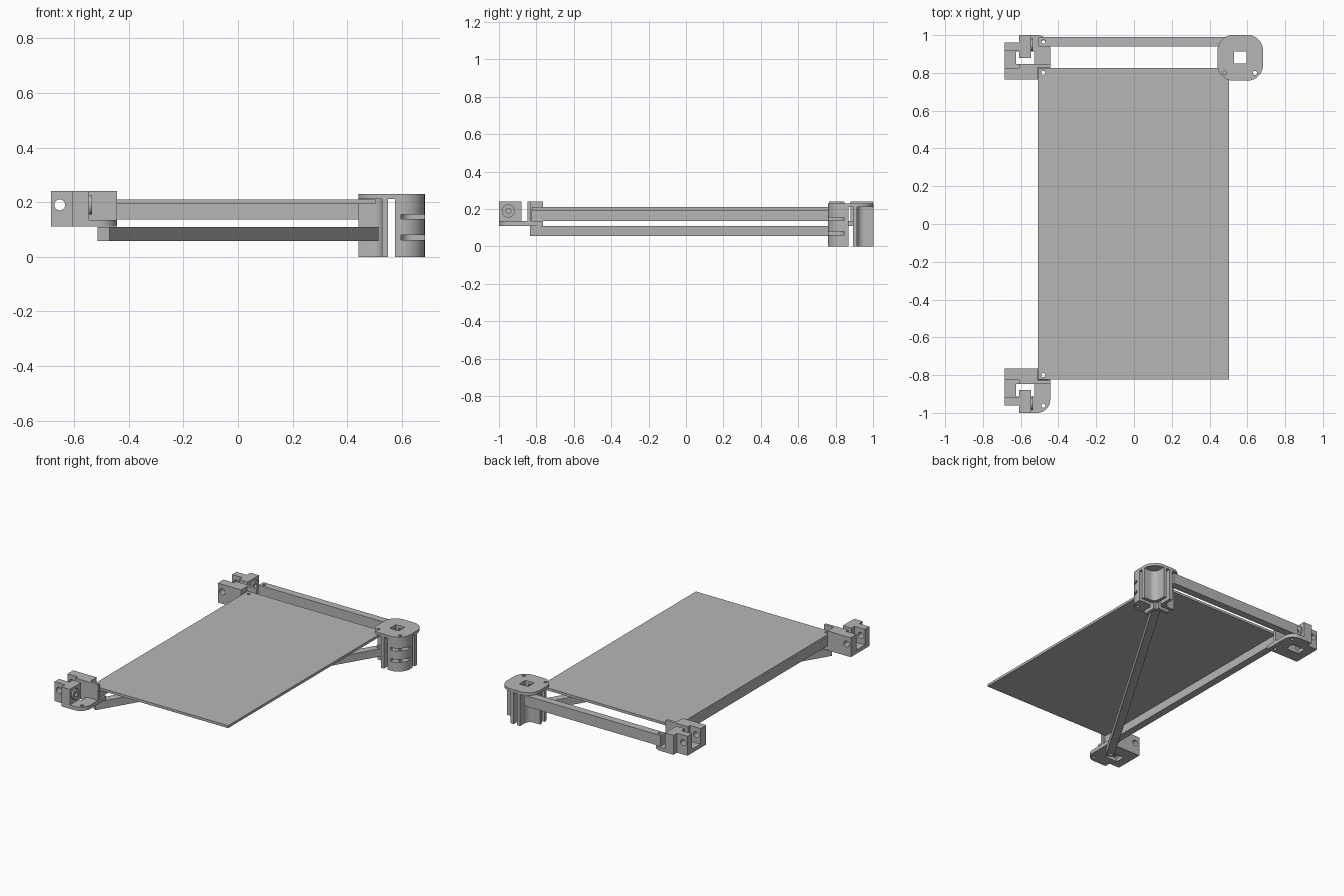
import bpy, bmesh
from math import cos, sin, pi, atan2, hypot
from mathutils import Matrix

cube = bpy.data.objects.get("Cube")
if cube:
    bpy.data.objects.remove(cube, do_unlink=True)

grey = bpy.data.materials.new("plain grey")
grey.use_nodes = True
grey.diffuse_color = (0.47, 0.47, 0.47, 1)
grey.node_tree.nodes["Principled BSDF"].inputs["Base Color"].default_value = (0.47, 0.47, 0.47, 1)


def finish(name, bm):
    bmesh.ops.recalc_face_normals(bm, faces=bm.faces)
    mesh = bpy.data.meshes.new(name)
    bm.to_mesh(mesh)
    bm.free()
    mesh.materials.append(grey)
    ob = bpy.data.objects.new(name, mesh)
    bpy.context.collection.objects.link(ob)
    return ob


def prism(name, pts, z0, z1):
    """Extrude a closed outline between two heights."""
    bm = bmesh.new()
    face = bm.faces.new([bm.verts.new((x, y, z0)) for x, y in pts])
    top = bmesh.ops.extrude_face_region(bm, geom=[face])["geom"]
    bmesh.ops.translate(bm, vec=(0, 0, z1 - z0),
                        verts=[g for g in top if isinstance(g, bmesh.types.BMVert)])
    return finish(name, bm)


def box(name, x0, x1, y0, y1, z0, z1):
    return prism(name, [(x0, y0), (x1, y0), (x1, y1), (x0, y1)], z0, z1)


def rod(name, center, radius, depth, axis="Z"):
    bm = bmesh.new()
    turn = {"X": Matrix.Rotation(pi / 2, 4, "Y"), "Y": Matrix.Rotation(pi / 2, 4, "X"),
            "Z": Matrix.Identity(4)}[axis]
    bmesh.ops.create_cone(bm, cap_ends=True, segments=24, radius1=radius, radius2=radius,
                          depth=depth, matrix=Matrix.Translation(center) @ turn)
    return finish(name, bm)


def cut(ob, *cutters):
    """Subtract the cutters, bake the result and remove them."""
    for c in cutters:
        mod = ob.modifiers.new("cut", "BOOLEAN")
        mod.operation, mod.solver, mod.object = "DIFFERENCE", "EXACT", c
    bpy.context.view_layer.update()
    baked = bpy.data.meshes.new_from_object(ob.evaluated_get(bpy.context.evaluated_depsgraph_get()))
    ob.modifiers.clear()
    ob.data = baked
    for c in cutters:
        bpy.data.objects.remove(c, do_unlink=True)
    return ob


def bolt_holes(ob, *places):
    return cut(ob, *[rod("cutter", (x, y, 0.15), 0.011, 0.6) for x, y in places])


def arc(cx, cy, r, a0, a1, n=10):
    return [(cx + r * cos(a0 + (a1 - a0) * i / n), cy + r * sin(a0 + (a1 - a0) * i / n))
            for i in range(n + 1)]


CX, CY, HALF = 0.5625, 0.88, 0.1215   # corner centres and half width
BOLT = 0.48                           # bolt line in x
COL_Y = 0.80                          # bolt line in y

# Flat panel
panel = box("panel", -0.507, 0.503, -0.823, 0.827, 0.193, 0.21)
bolt_holes(panel, (-BOLT, COL_Y), (-BOLT, -COL_Y))

# Straight bars
bolt_holes(box("side_bar", -0.506, -0.456, -0.825, 0.825, 0.135, 0.192),
           (-BOLT, COL_Y), (-BOLT, -COL_Y))
bolt_holes(box("back_bar", -0.505, 0.505, 0.94, 0.99, 0.136, 0.208), (-BOLT, 0.965))

# Diagonal bar under the panel
length = hypot(BOLT, COL_Y) + 0.025
diagonal = box("diagonal_bar", -length, length, -0.025, 0.025, 0.057, 0.109)
diagonal.data.transform(Matrix.Rotation(atan2(COL_Y, BOLT), 4, "Z"))
bolt_holes(diagonal, (-BOLT, -COL_Y), (BOLT, COL_Y))

# Hub cap: rounded square with a square hole and two bolt holes
R = 0.085
inner = HALF - R
outline = []
for k, (sx, sy) in enumerate([(1, 1), (-1, 1), (-1, -1), (1, -1)]):
    outline += arc(CX + sx * inner, CY + sy * inner, R, k * pi / 2, (k + 1) * pi / 2)
cap = prism("hub_cap", outline, 0.211, 0.23)
cut(cap, box("cutter", CX - 0.033, CX + 0.033, CY - 0.03, CY + 0.033, 0.1, 0.3))
bolt_holes(cap, (BOLT, COL_Y), (0.64, COL_Y))

# Hub walls: four angle pieces around a cross-shaped slot
GAP, WALL, SQ, FIL = 0.0125, 0.035, 0.033, 0.04
c = WALL + FIL
angle = ([(SQ, GAP), (HALF, GAP), (HALF, WALL)]
         + arc(c, c, FIL, 1.5 * pi, pi)
         + [(WALL, HALF), (GAP, HALF), (GAP, SQ), (SQ, SQ)])
for sx, sy, label in [(1, 1, "back_left"), (-1, 1, "back_right"),
                      (-1, -1, "front_right"), (1, -1, "front_left")]:
    prism("hub_wall_" + label, [(CX + sx * x, CY + sy * y) for x, y in angle], 0, 0.212)

# Hub shelves: three stacked blocks in one quarter
quarter = [(WALL, WALL), (HALF, WALL)] + arc(inner, inner, R, 0, pi / 2) + [(WALL, HALF)]
for i, (z0, z1) in enumerate([(0, 0.062), (0.08, 0.138), (0.155, 0.211)]):
    shelf = prism("hub_shelf_%d" % i, [(CX + x, CY - y) for x, y in quarter], z0, z1)
    bolt_holes(shelf, (0.64, COL_Y))

# Corner brackets, mirrored front to back
TOP, FLOOR, LOW = 0.24, 0.135, 0.11
for s, label in [(1, "back"), (-1, "front")]:
    def block(part, x0, x1, y0, y1, z0=FLOOR - 0.002, z1=TOP):
        return box(label + "_bracket_" + part, x0, x1, s * y0, s * y1, z0, z1)

    # Base with one rounded corner and a square hole
    base = ([(-0.685, 0.765), (-0.443, 0.765)]
            + arc(-0.443 - 0.07, 1.0 - 0.07, 0.07, 0, pi / 2)
            + [(-0.607, 1.0), (-0.607, 0.962), (-0.685, 0.962)])
    plate = prism(label + "_bracket_base", [(x, s * y) for x, y in base], LOW, FLOOR)
    cut(plate, block("cutter", -0.625, -0.528, 0.848, 0.913, 0, 0.3))
    bolt_holes(plate, (-BOLT, s * COL_Y), (-BOLT, s * 0.962))

    # Pierced ears on the outer side
    for part, y0, y1 in [("inner_ear", 0.765, 0.825), ("outer_ear", 0.915, 0.962)]:
        ear = block(part, -0.685, -0.607, y0, y1)
        cut(ear, rod("cutter", (-0.653, s * (y0 + y1) / 2, 0.19), 0.02, 0.2, "Y"))

    # Upright posts
    post = block("outer_post", -0.608, -0.545, 0.88, 1.0)
    cut(post, rod("cutter", (-0.57, s * 0.95, 0.19), 0.014, 0.3, "X"))
    collar = rod(label + "_bracket_collar", (-0.54, s * 0.95, 0.19), 0.035, 0.012, "X")
    cut(collar, rod("cutter", (-0.54, s * 0.95, 0.19), 0.014, 0.3, "X"))
    block("inner_post", -0.608, -0.512, 0.765, 0.848)
    block("lip", -0.53, -0.443, 0.829, 0.848)

# Smooth the round surfaces, keep the edges crisp
for ob in bpy.context.scene.objects:
    ob.select_set(ob.type == "MESH")
bpy.context.view_layer.objects.active = panel
bpy.ops.object.shade_smooth_by_angle(angle=pi / 6)
